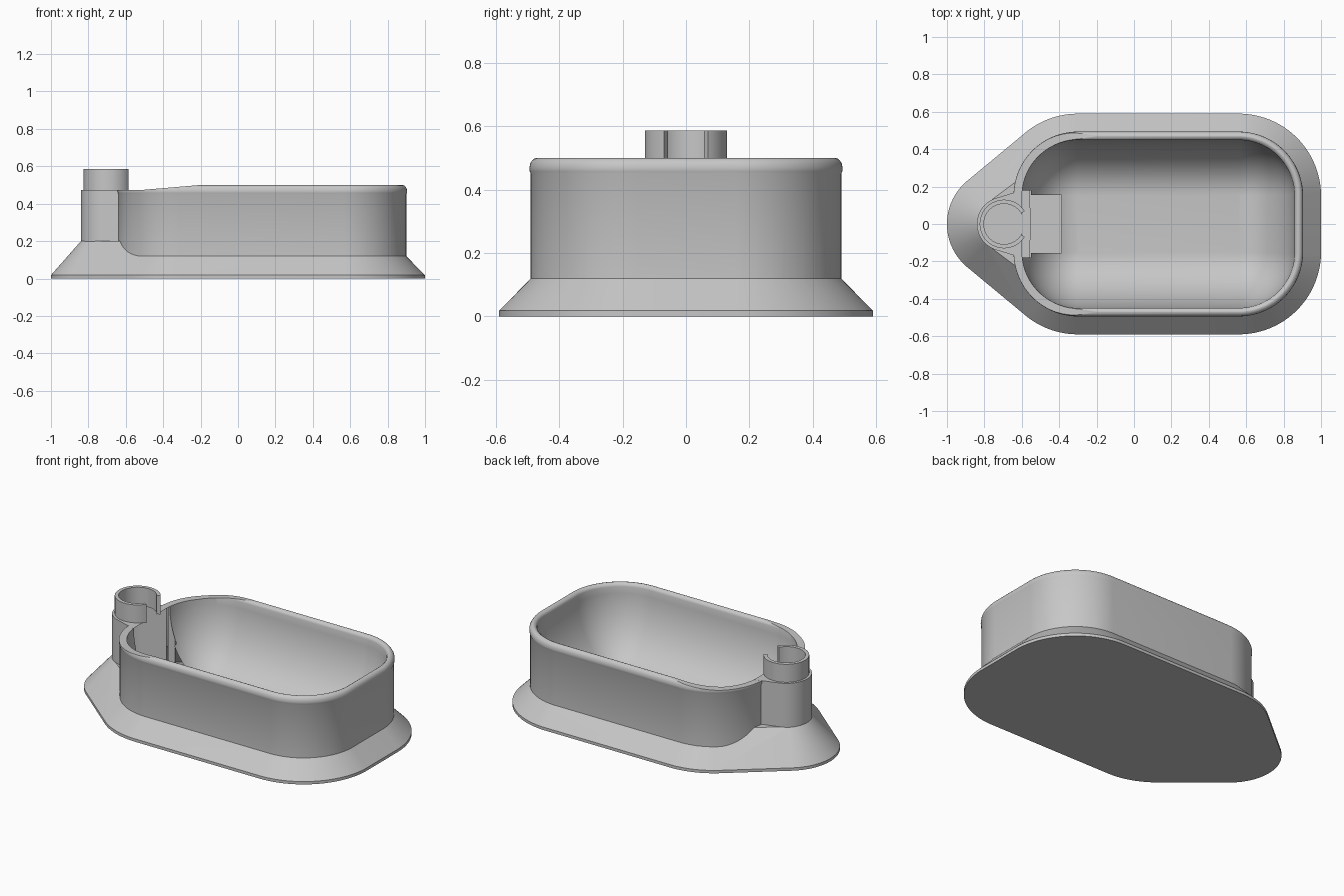
import bpy, bmesh
from math import cos, sin, pi, radians

cube = bpy.data.objects.get("Cube")
if cube:
    bpy.data.objects.remove(cube, do_unlink=True)

STEPS = 128
POST_X = -0.695
FLOOR = 0.06

grey = bpy.data.materials.new("plain_grey")
grey.use_nodes = True
colour = (0.57, 0.57, 0.57, 1)
grey.diffuse_color = colour
grey.node_tree.nodes["Principled BSDF"].inputs["Base Color"].default_value = colour


def outline(circles, grow=0.0):
    """Rounded outline wrapped around circles given as (x, y, radius)."""
    points = []
    for i in range(STEPS):
        a = 2 * pi * (i + 0.5) / STEPS
        c, s = cos(a), sin(a)
        x, y, r = max(circles, key=lambda k: k[0] * c + k[1] * s + k[2])
        points.append((x + (r + grow) * c, y + (r + grow) * s))
    return points


def solid(name, loops):
    """Closed solid through loops of 3D points."""
    bm = bmesh.new()
    loops = [[bm.verts.new(p) for p in loop] for loop in loops]
    for low, high in zip(loops, loops[1:]):
        n = len(low)
        for i in range(n):
            j = (i + 1) % n
            bm.faces.new((low[i], low[j], high[j], high[i]))
    bm.faces.new(loops[0][::-1])
    bm.faces.new(loops[-1])
    bm.normal_update()
    mesh = bpy.data.meshes.new(name)
    bm.to_mesh(mesh)
    bm.free()
    mesh.materials.append(grey)
    obj = bpy.data.objects.new(name, mesh)
    bpy.context.collection.objects.link(obj)
    return obj


def loft(name, rings):
    """Solid through horizontal outlines given as (outline, height)."""
    return solid(name, [[(x, y, z) for x, y in ring] for ring, z in rings])


def prism(name, profile, half_y):
    """Anticlockwise side profile of (x, z) points stretched across y."""
    return solid(name, [[(x, y, z) for x, z in profile] for y in (half_y, -half_y)])


def box(name, x0, x1, half_y, z0, z1):
    return prism(name, [(x0, z0), (x1, z0), (x1, z1), (x0, z1)], half_y)


def combine(target, other, operation):
    mod = target.modifiers.new(operation, "BOOLEAN")
    mod.operation, mod.object, mod.solver = operation, other, "EXACT"
    bpy.context.view_layer.objects.active = target
    bpy.ops.object.modifier_apply(modifier=mod.name)
    bpy.data.objects.remove(other, do_unlink=True)


# Basin wall with a rounded rim
core = [(x, y, 0) for x in (-0.3, 0.56) for y in (-0.15, 0.15)]
wall_profile = [(0.34, 0.01), (0.34, 0.45), (0.343, 0.457), (0.344, 0.467),
                (0.342, 0.481), (0.337, 0.49), (0.33, 0.497), (0.321, 0.5)]
basin = loft("basin_body", [(outline(core, r), z) for r, z in wall_profile])

# Lowered rim at the post end
dip_profile = [(-0.8, 0.473), (-0.52, 0.473), (-0.19, 0.501), (-0.19, 0.6), (-0.8, 0.6)]
combine(basin, prism("dip_cutter", dip_profile, 0.7), "DIFFERENCE")

# Sloping skirt around the foot, steeper towards the post
foot = [(-0.7, 0, 0.3)] + [(x, y, 0.44) for x, y, r in core]
skirt_top = [(-0.7, 0, 0.14)] + [(x, y, 0.26) for x, y, r in core]
skirt = loft("skirt", [(outline(foot), 0), (outline(foot), 0.018),
                       (outline(skirt_top), 0.2)])
combine(basin, skirt, "UNION")

# Post blended into the wall
web = [(POST_X, 0, 0.145), (-0.57, -0.18, 0.01), (-0.57, 0.18, 0.01)]
post = loft("post", [(outline(web), 0.015), (outline(web), 0.4735)])
combine(basin, post, "UNION")

# Bowl hollow with a large bottom fillet
reach, depth = 0.299, 0.42
hollow_profile = []
for i in range(17):
    a = max(i / 16 * pi / 2, 0.015)
    hollow_profile.append((reach * sin(a), FLOOR + depth * (1 - cos(a))))
hollow_profile += [(0.302, 0.489), (0.309, 0.496), (0.32, 0.501), (0.32, 0.6)]
hollow = loft("hollow_cutter", [(outline(core, r), z) for r, z in hollow_profile])
combine(basin, hollow, "DIFFERENCE")

# Bridge plate, then the channel beneath it and the post bore
combine(basin, box("bridge", -0.617, -0.55, 0.178, 0.03, 0.4725), "UNION")
combine(basin, box("channel_cutter", -0.61, -0.34, 0.155, 0.079, 0.44), "DIFFERENCE")
bore = outline([(POST_X, 0, 0.108)])
combine(basin, loft("bore_cutter", [(bore, 0.07), (bore, 0.55)]), "DIFFERENCE")

# Chute running from the bore down to the bowl floor
chute_profile = [(-0.85, 0.03), (-0.42, 0.03), (-0.42, 0.076), (-0.45, 0.083),
                 (-0.5, 0.097), (-0.56, 0.135), (-0.85, 0.4)]
chute = prism("chute", chute_profile, 0.2)
limit = outline([(POST_X, 0, 0.13), (-0.34, -0.15, 0.01), (-0.34, 0.15, 0.01)])
combine(chute, loft("chute_limit", [(limit, 0.01), (limit, 0.6)]), "INTERSECT")
combine(basin, chute, "UNION")

# Split collar on top of the post
arc = [radians(32 + 296 * i / 60) for i in range(61)]
ring = [(POST_X + 0.13 * cos(a), 0.13 * sin(a)) for a in arc]
ring += [(POST_X + 0.108 * cos(a), 0.108 * sin(a)) for a in reversed(arc)]
collar = loft("split_collar", [(ring, 0.47), (ring, 0.586)])

# Smooth curves, crisp edges
for obj in (basin, collar):
    bpy.ops.object.select_all(action="DESELECT")
    obj.select_set(True)
    bpy.context.view_layer.objects.active = obj
    bpy.ops.object.shade_smooth_by_angle(angle=radians(30))
